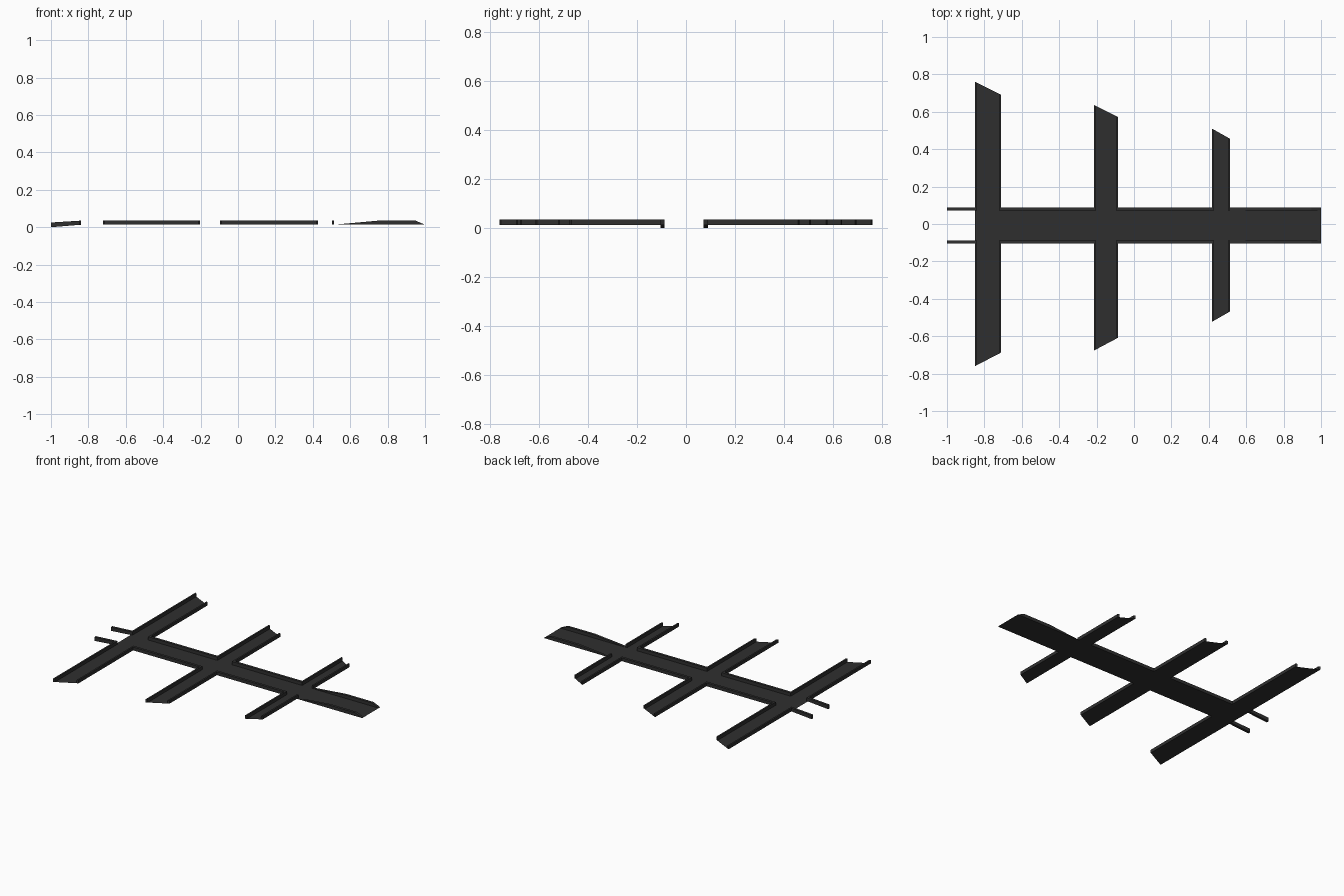
import bpy, bmesh
from mathutils import Vector

if "Cube" in bpy.data.objects:
    bpy.data.objects.remove(bpy.data.objects["Cube"])

Z0, Z1 = 0.013, 0.035        # floor level and rim level
YL, YH = -0.104, 0.089       # outer sides of the main channel
T = 0.017                    # main wall thickness
TC = 0.011                   # cross wall thickness

mat = bpy.data.materials.new("dark_grey")
mat.diffuse_color = (0.028, 0.028, 0.028, 1)
mat.use_nodes = True
mat.node_tree.nodes["Principled BSDF"].inputs["Base Color"].default_value = mat.diffuse_color


def polygon(name, pts, push=None):
    """Flat polygon, extruded to a solid if push is given."""
    bm = bmesh.new()
    face = bm.faces.new([bm.verts.new(p) for p in pts])
    if push:
        res = bmesh.ops.extrude_face_region(bm, geom=[face], use_keep_orig=True)
        moved = [v for v in res["geom"] if isinstance(v, bmesh.types.BMVert)]
        bmesh.ops.translate(bm, vec=Vector(push), verts=moved)
        bmesh.ops.recalc_face_normals(bm, faces=bm.faces)
    elif face.normal.z < 0 or (face.normal_update() or face.normal.z < 0):
        face.normal_flip()
    me = bpy.data.meshes.new(name)
    bm.to_mesh(me)
    bm.free()
    me.materials.append(mat)
    ob = bpy.data.objects.new(name, me)
    bpy.context.collection.objects.link(ob)
    return ob


def side_profile(name, profile):
    """Pair of main walls from an x-z outline."""
    for side, y in (("front", YL), ("back", YH - T)):
        polygon(f"{name}_{side}", [(x, y, z) for x, z in profile], (0, T, 0))


# Cross channels: x range, then end y at left and right edge for back and front
crosses = [
    (-0.85, -0.71, (0.76, 0.69), (-0.76, -0.687)),
    (-0.215, -0.085, (0.637, 0.572), (-0.677, -0.608)),
    (0.417, 0.513, (0.51, 0.456), (-0.523, -0.468)),
]

# Main channel floor
polygon("main_floor", [(-0.85, YL, Z0), (1, YL, Z0), (1, YH, Z0), (-0.85, YH, Z0)])

for i, (a, b, back, front) in enumerate(crosses, 1):
    for side, root, (ya, yb) in (("back", YH, back), ("front", YL, front)):
        # Wing floor with a slanted end
        polygon(f"wing_floor_{i}_{side}",
                [(a, root, Z0), (b, root, Z0), (b, yb, Z0), (a, ya, Z0)])
        # Wing walls follow the slanted end
        inner = root - T if side == "back" else root + T
        slope = (yb - ya) / (b - a)
        for label, x in (("left", a), ("right", b - TC)):
            e0 = ya + slope * (x - a)
            e1 = e0 + slope * TC
            polygon(f"wing_wall_{i}_{side}_{label}",
                    [(x, inner, Z0), (x + TC, inner, Z0), (x + TC, e1, Z0), (x, e0, Z0)],
                    (0, 0, Z1 - Z0))

# Straight main walls between the cross channels
for i, (l, r) in enumerate(zip(crosses, crosses[1:]), 1):
    x0, x1 = l[1] - TC, r[0] + TC
    side_profile(f"main_wall_{i}", [(x0, Z0), (x1, Z0), (x1, Z1), (x0, Z1)])

# Tapered walls at the open end
side_profile("end_wall", [(0.513, Z0), (1, Z0), (0.95, Z1), (0.75, Z1), (0.54, Z0 + 0.003)])

# Drooping prongs at the other end
side_profile("prong", [(-1, 0), (-0.84, Z0), (-0.84, Z1), (-1, 0.025)])
